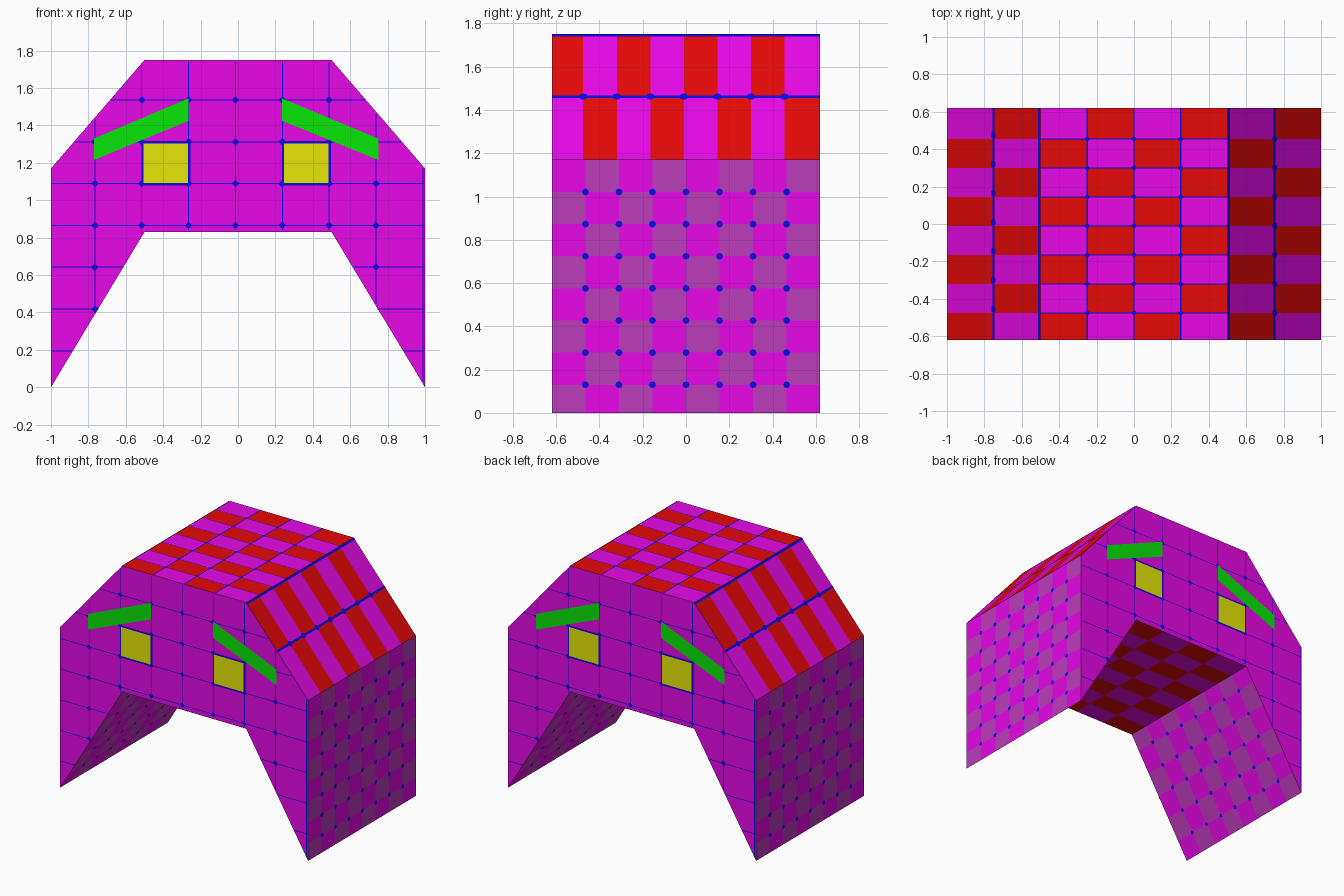
import bpy, bmesh, math
from mathutils import Vector

if "Cube" in bpy.data.objects:
    bpy.data.objects.remove(bpy.data.objects["Cube"])

def material(name, rgb):
    m = bpy.data.materials.new(name)
    m.diffuse_color = (*rgb, 1)
    m.use_nodes = True
    m.node_tree.nodes["Principled BSDF"].inputs["Base Color"].default_value = m.diffuse_color
    return m

MAGENTA = material("magenta", (1, 0.003, 1))
RED = material("red", (0.95, 0.003, 0.003))
PURPLE = material("dull purple", (0.5, 0.045, 0.5))
BLUE = material("blue", (0.003, 0.003, 0.85))
YELLOW = material("yellow", (1, 1, 0.003))
GREEN = material("green", (0.003, 1, 0.003))

D = 0.62                                  # half depth
PROFILE = [(-1, 0), (-0.5, 0.83), (0.5, 0.83), (1, 0),
           (1, 1.17), (0.5, 1.75), (-0.5, 1.75), (-1, 1.17)]
XS = [-0.75 + 0.25 * i for i in range(7)]         # roof columns
ROOF_YS = [-0.475 + 0.155 * i for i in range(7)]  # roof rows
SIDE_YS = [-0.465 + 0.155 * i for i in range(7)]  # wall columns
ZS = [0.13 + 0.1485 * i for i in range(7)]        # wall rows

def is_wall(f):
    # outer walls and inner leg faces
    return abs(f.normal.x) > 0.99 or (abs(f.normal.x) > 0.5 and f.normal.z < -0.1)

def is_roof(f):
    # flat roof, slopes and arch ceiling
    return abs(f.normal.y) < 0.5 and not is_wall(f)

def build_body():
    bm = bmesh.new()
    base = bm.faces.new([bm.verts.new((x, -D, z)) for x, z in PROFILE])
    ext = bmesh.ops.extrude_face_region(bm, geom=[base])
    moved = [v for v in ext["geom"] if isinstance(v, bmesh.types.BMVert)]
    bmesh.ops.translate(bm, verts=moved, vec=(0, 2 * D, 0))
    if not any(len(f.verts) == 8 and f.calc_center_median().y < 0 for f in bm.faces):
        bm.faces.new([v for v in bm.verts if v.co.y < 0])
    bmesh.ops.recalc_face_normals(bm, faces=bm.faces)
    bm.normal_update()

    # cut the checker cells into the chosen faces only
    def cut(test, axis, values):
        for value in values:
            co, no = Vector((0, 0, 0)), Vector((0, 0, 0))
            co[axis], no[axis] = value, 1
            faces = [f for f in bm.faces if test(f)]
            geom = set(faces)
            for f in faces:
                geom.update(f.edges)
                geom.update(f.verts)
            bmesh.ops.bisect_plane(bm, geom=list(geom), plane_co=co, plane_no=no, dist=1e-5)
            bm.normal_update()
    cut(is_roof, 0, [x for x in XS if abs(abs(x) - 0.5) > 0.01])
    cut(is_roof, 1, ROOF_YS)
    cut(is_wall, 1, SIDE_YS)
    cut(is_wall, 2, ZS)

    # checker colours
    for f in bm.faces:
        c = f.calc_center_median()
        if is_roof(f):
            cell = math.floor((c.x + 1) / 0.25) + math.floor((c.y + 0.63) / 0.155)
            f.material_index = 1 if cell % 2 == 0 else 0
        elif is_wall(f):
            y = c.y if c.x > 0 else -c.y
            cell = math.floor((c.z + 0.0185) / 0.1485) + math.floor((y + 0.62) / 0.155)
            f.material_index = 2 if cell % 2 == 0 else 0
    me = bpy.data.meshes.new("arch_body")
    bm.to_mesh(me)
    bm.free()
    for m in (MAGENTA, RED, PURPLE):
        me.materials.append(m)
    bpy.context.collection.objects.link(bpy.data.objects.new("arch_body", me))

class Decals:
    """Flat painted shapes laid on a surface, repeated by a half turn about z."""
    def __init__(self, name, mat, lift):
        self.name, self.mat, self.lift, self.bm = name, mat, lift, bmesh.new()

    def poly(self, frame, pts, turn=True):
        o, u, v = (Vector(a) for a in frame)
        u.normalize()
        v.normalize()
        n = u.cross(v) * self.lift
        cos = [o + u * a + v * b + n for a, b in pts]
        for s in ((1, -1) if turn else (1,)):
            self.bm.faces.new([self.bm.verts.new((s * c.x, s * c.y, c.z)) for c in cos])

    def rect(self, frame, a0, a1, b0, b1, turn=True):
        self.poly(frame, [(a0, b0), (a1, b0), (a1, b1), (a0, b1)], turn)

    def dot(self, frame, a, b, r, sides, turn=True):
        t = [2 * math.pi * i / sides for i in range(sides)]
        self.poly(frame, [(a + r * math.cos(k), b + r * math.sin(k)) for k in t], turn)

    def finish(self):
        me = bpy.data.meshes.new(self.name)
        self.bm.to_mesh(me)
        self.bm.free()
        me.materials.append(self.mat)
        bpy.context.collection.objects.link(bpy.data.objects.new(self.name, me))

FRONT = ((0, -D, 0), (1, 0, 0), (0, 0, 1))
WALL = ((1, 0, 0), (0, 1, 0), (0, 0, 1))
SLOPE = ((0.5, 0, 1.75), (0, 1, 0), (-0.5, 0, 0.58))
ROOF = ((0, 0, 1.75), (1, 0, 0), (0, 1, 0))
INNER = ((0.5, 0, 0.83), (0, 1, 0), (0.5, 0, -0.83))

def z_range(x):
    k = max(abs(x) - 0.5, 0)
    return 0.83 - 1.66 * k, 1.75 - 1.16 * k

build_body()
lines = Decals("grid_lines", BLUE, 0.002)
dots = Decals("grid_dots", BLUE, 0.003)
eyes = Decals("eyes", YELLOW, 0.004)
brows = Decals("eyebrows", GREEN, 0.006)

# front and back grid
FX = [-0.765 + 0.2505 * i for i in range(8)]
FZ = [0.195 + 0.2235 * i for i in range(7)]
W = 0.0025
for x in FX:
    lo, hi = z_range(x)
    lines.rect(FRONT, x - W, x + W, lo + 0.01, hi - 0.01)
    for z in FZ:
        if lo + 0.02 < z < hi - 0.02 and abs(x) < 0.98:
            dots.dot(FRONT, x, z, 0.02, 4)
for z in FZ:
    outer = 1 if z < 1.17 else 0.5 + (1.75 - z) / 1.16
    if z > 0.83:
        lines.rect(FRONT, -outer + 0.005, outer - 0.005, z - W, z + W)
    else:
        inner = 0.5 + (0.83 - z) / 1.66
        for s in (-1, 1):
            a0, a1 = sorted((s * (inner + 0.005), s * (outer - 0.005)))
            lines.rect(FRONT, a0, a1, z - W, z + W)

# eyes with blue rims, and slanted eyebrows
for x0 in (-0.51, 0.24):
    dots.rect(FRONT, x0 - 0.006, x0 + 0.256, 1.08, 1.316)
    eyes.rect(FRONT, x0 + 0.005, x0 + 0.243, 1.093, 1.304)
brows.poly(FRONT, [(-0.77, 1.215), (-0.265, 1.425), (-0.265, 1.545), (-0.77, 1.33)])
brows.poly(FRONT, [(0.235, 1.425), (0.75, 1.215), (0.75, 1.33), (0.235, 1.545)])

# dots on the outer walls and inner legs
for y in SIDE_YS:
    for z in ZS:
        dots.dot(WALL, y, z, 0.016, 8)
        if z < 0.8:
            dots.dot(INNER, y, (0.83 - z) * 0.969 / 0.83, 0.014, 8)

# bands and dots on the roof slopes
half = -math.hypot(0.5, 0.58) / 2
lines.rect(SLOPE, -D, D, half - 0.008, half + 0.008)
lines.rect(SLOPE, -D, D, -0.016, 0)
for y in ROOF_YS:
    dots.dot(SLOPE, y, half, 0.02, 8)

# thin lines and dots on the flat roof
for x in (-0.25, 0, 0.25):
    lines.rect(ROOF, x - 0.004, x + 0.004, -D, D, turn=False)
for y in ROOF_YS:
    lines.rect(ROOF, -0.5, 0.5, y - W, y + W, turn=False)
    for x in (-0.25, 0, 0.25):
        dots.dot(ROOF, x, y, 0.016, 4, turn=False)

for d in (lines, dots, eyes, brows):
    d.finish()
